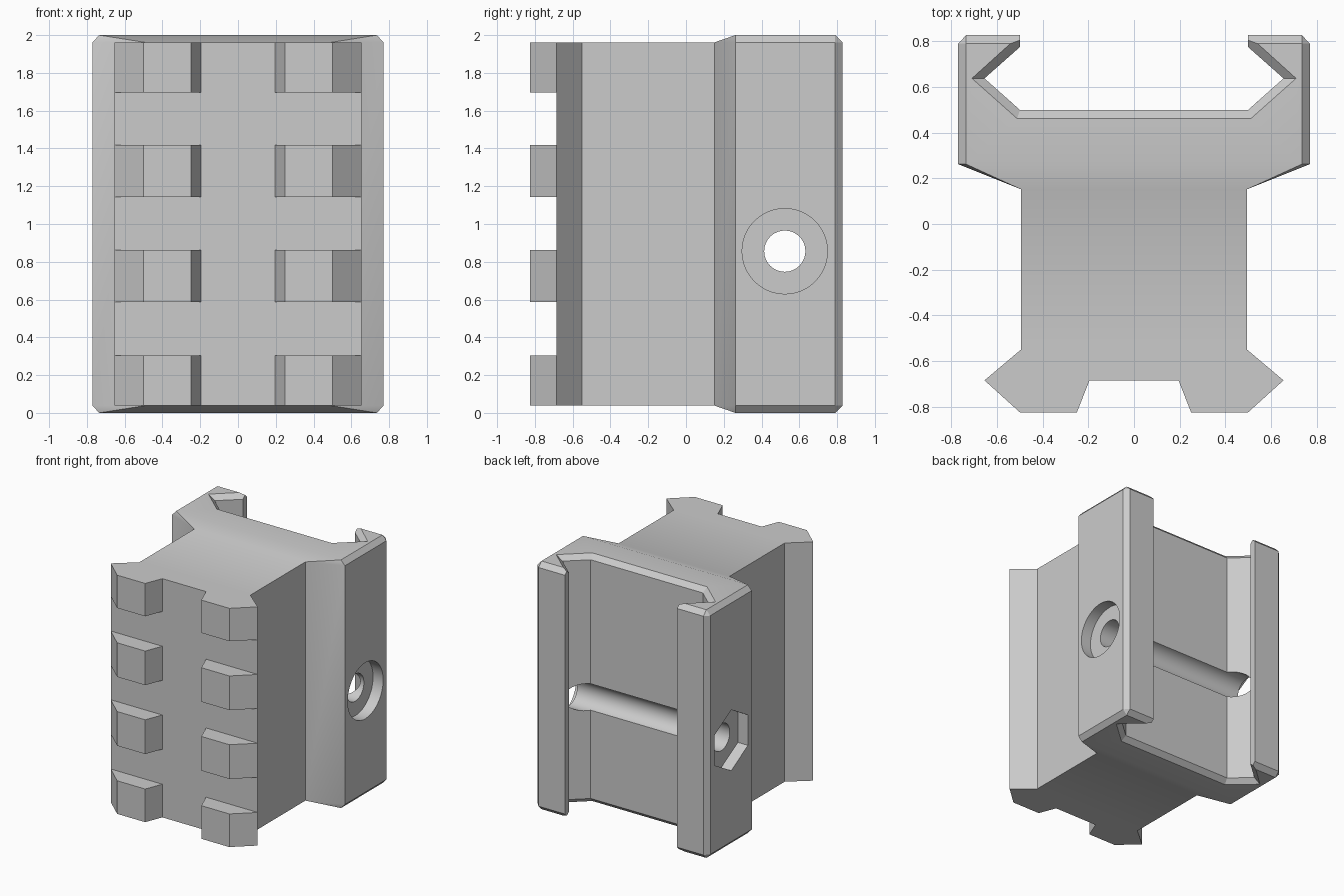
import bpy, bmesh, math
from mathutils import Matrix

if "Cube" in bpy.data.objects:
    bpy.data.objects.remove(bpy.data.objects["Cube"])

grey = bpy.data.materials.new("grey plastic")
grey.diffuse_color = (0.6, 0.6, 0.6, 1)
grey.use_nodes = True
grey.node_tree.nodes["Principled BSDF"].inputs["Base Color"].default_value = grey.diffuse_color
C = 0.038  # end chamfer height


def add_object(name, bm):
    bmesh.ops.remove_doubles(bm, verts=bm.verts[:], dist=1e-5)
    bmesh.ops.recalc_face_normals(bm, faces=bm.faces[:])
    mesh = bpy.data.meshes.new(name)
    bm.to_mesh(mesh)
    bm.free()
    mesh.materials.append(grey)
    obj = bpy.data.objects.new(name, mesh)
    bpy.context.collection.objects.link(obj)
    return obj


# Right half of the outline: rail teeth, neck, clamp jaw, channel
half = [(0.195, -0.685), (0.25, -0.825), (0.5, -0.825), (0.655, -0.685),
        (0.495, -0.55), (0.495, 0.152),
        (0.77, 0.262), (0.77, 0.79), (0.735, 0.828), (0.5, 0.828),
        (0.5, 0.775), (0.655, 0.638), (0.5, 0.5)]
NECK = 6  # points before this index belong to the rail and neck
full = [(x, y, C) for x, y in half]

# Ring where the jaw tip chamfers meet
tip = full[:]
tip[9] = tip[10] = (0.5, 0.805, 0.015)

# Outermost ring of the clamp, inset by the chamfer
end = full[:NECK] + [(0.735, 0.262, 0), (0.735, 0.79, 0), (0.735, 0.79, 0),
                     (0.542, 0.79, 0), (0.542, 0.79, 0),
                     (0.71, 0.638, 0), (0.512, 0.462, 0)]


def ring(bm, pts, top):
    loop = pts + [(-x, y, z) for x, y, z in reversed(pts)]
    return [bm.verts.new((x, y, 2 - z if top else z)) for x, y, z in loop]


bm = bmesh.new()
rings = [ring(bm, p, t) for p, t in
         ((end, 0), (tip, 0), (full, 0), (full, 1), (tip, 1), (end, 1))]
n = len(rings[0])
for a, b in zip(rings, rings[1:]):
    for i in range(n):
        j = (i + 1) % n
        bm.faces.new((a[i], a[j], b[j], b[i]))
# End caps: rail and neck, sloped step, clamp
for r in (rings[0], rings[-1]):
    bm.faces.new(r[:NECK] + r[n - NECK:])
    bm.faces.new((r[NECK - 1], r[NECK], r[n - NECK - 1], r[n - NECK]))
    bm.faces.new(r[NECK:n - NECK])
body = add_object("rail_mount_body", bm)

cutters = []
# Cross slots between the rail teeth
for lo, hi in ((0.305, 0.587), (0.863, 1.142), (1.417, 1.697)):
    bm = bmesh.new()
    bmesh.ops.create_cube(bm, size=1, matrix=Matrix.Translation(
        (0, -0.885, (lo + hi) / 2)) @ Matrix.Diagonal((2, 0.4, hi - lo, 1)))
    cutters.append(add_object("slot_cutter", bm))

# Cross bolt bore, round head recess and hexagonal nut recess
for name, x0, x1, radius, sides in (("bore_cutter", -1, 1, 0.109, 48),
                                    ("head_cutter", 0.68, 1, 0.226, 48),
                                    ("nut_cutter", -1, -0.68, 0.245, 6)):
    bm = bmesh.new()
    bmesh.ops.create_cone(
        bm, cap_ends=True, segments=sides, radius1=radius, radius2=radius,
        depth=x1 - x0,
        matrix=Matrix.Translation(((x0 + x1) / 2, 0.523, 0.856))
        @ Matrix.Rotation(math.pi / 2, 4, 'Y') @ Matrix.Rotation(0, 4, 'Z'))
    if sides == 6:  # turn the nut recess so that a corner points up
        top = max(bm.verts, key=lambda v: v.co.z)
        if abs(top.co.y - 0.523) > 0.01:
            bmesh.ops.rotate(bm, verts=bm.verts[:], cent=(0, 0.523, 0.856),
                             matrix=Matrix.Rotation(math.pi / 6, 3, 'X'))
    cutters.append(add_object(name, bm))

bpy.context.view_layer.objects.active = body
body.select_set(True)
for cutter in cutters:
    cutter.hide_render = True
    mod = body.modifiers.new(cutter.name, 'BOOLEAN')
    mod.operation, mod.solver, mod.object = 'DIFFERENCE', 'EXACT', cutter
    bpy.ops.object.modifier_apply(modifier=mod.name)
for cutter in cutters:
    bpy.data.objects.remove(cutter)
bpy.ops.object.shade_smooth_by_angle(angle=math.radians(25))
